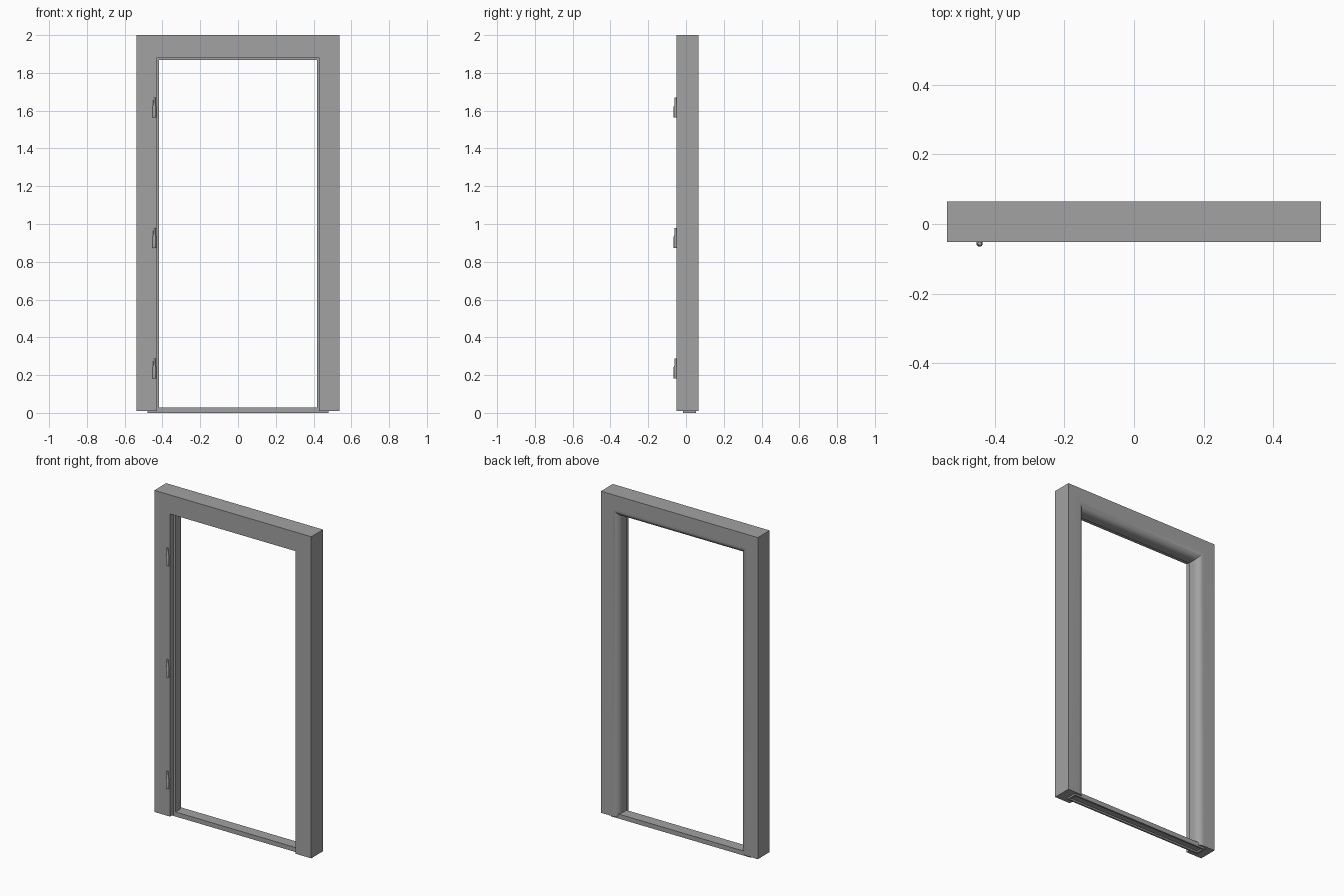
import bpy, bmesh, math

if "Cube" in bpy.data.objects:
    bpy.data.objects.remove(bpy.data.objects["Cube"], do_unlink=True)

grey = bpy.data.materials.new("plain grey")
grey.use_nodes = True
COLOUR = (0.36, 0.36, 0.36, 1)
grey.diffuse_color = COLOUR
grey.node_tree.nodes["Principled BSDF"].inputs["Base Color"].default_value = COLOUR


def finish(name, bm):
    bmesh.ops.recalc_face_normals(bm, faces=bm.faces)
    mesh = bpy.data.meshes.new(name)
    bm.to_mesh(mesh)
    bm.free()
    mesh.materials.append(grey)
    obj = bpy.data.objects.new(name, mesh)
    bpy.context.collection.objects.link(obj)
    bpy.ops.object.select_all(action="DESELECT")
    obj.select_set(True)
    bpy.context.view_layer.objects.active = obj
    bpy.ops.object.shade_smooth_by_angle(angle=math.radians(30))
    return obj


def box(name, x0, x1, y0, y1, z0, z1):
    bm = bmesh.new()
    bmesh.ops.create_cube(bm, size=1)
    for v in bm.verts:
        v.co = (x0 if v.co.x < 0 else x1,
                y0 if v.co.y < 0 else y1,
                z0 if v.co.z < 0 else z1)
    return finish(name, bm)


# Frame section: distance outward from the opening, and depth
HALF, WIDTH, BACK, FRONT, STOP = 0.537, 0.12, 0.065, -0.051, -0.016
REBATE, ROUND, STEPS = 0.012, 0.042, 10
section = [(WIDTH, BACK), (WIDTH, FRONT), (REBATE, FRONT), (REBATE, STOP), (0, STOP)]
for i in range(STEPS + 1):
    a = math.pi / 2 * i / STEPS
    section.append((ROUND * (1 - math.cos(a)), BACK - ROUND * (1 - math.sin(a))))

# Frame: section swept up one jamb, over the head and down the other
bm = bmesh.new()
rings = []
for side, top in ((-1, False), (-1, True), (1, True), (1, False)):
    ring = []
    for out, y in section:
        inset = WIDTH - out
        z = 2 - inset * 1.09 if top else 0.01
        ring.append(bm.verts.new((side * (HALF - inset), y, z)))
    rings.append(ring)
count = len(section)
for a, b in zip(rings, rings[1:]):
    for i in range(count):
        j = (i + 1) % count
        bm.faces.new((a[i], a[j], b[j], b[i]))
bm.faces.new(rings[0])
bm.faces.new(rings[-1])
finish("door_frame", bm)

# Threshold with a channel beneath, and a foot at each end
box("threshold", -0.43, 0.43, -0.015, 0.053, 0.01, 0.028)
box("front_rail", -0.43, 0.43, -0.015, -0.004, 0, 0.01)
box("back_rail", -0.43, 0.43, 0.042, 0.053, 0, 0.01)
for side, label in ((-1, "right"), (1, "left")):
    x0, x1 = sorted((side * 0.43, side * 0.478))
    box(label + "_foot_front", x0, x1, -0.015, -0.004, 0, 0.01)
    box(label + "_foot_back", x0, x1, 0.042, 0.053, 0, 0.01)
    x0, x1 = sorted((side * 0.467, side * 0.478))
    box(label + "_foot_end", x0, x1, -0.004, 0.042, 0, 0.01)

# Hinges: wide barrel with a slimmer pin above
barrel = [(0.009, 0), (0.009, 0.06), (0.006, 0.066), (0.0055, 0.107)]
for label, base in (("lower", 0.182), ("middle", 0.873), ("upper", 1.563)):
    bm = bmesh.new()
    loops = []
    for r, z in barrel:
        loops.append([bm.verts.new((-0.443 + r * math.cos(k * math.tau / 16),
                                    -0.056 + r * math.sin(k * math.tau / 16),
                                    base + z)) for k in range(16)])
    for a, b in zip(loops, loops[1:]):
        for i in range(16):
            j = (i + 1) % 16
            bm.faces.new((a[i], a[j], b[j], b[i]))
    bm.faces.new(loops[0])
    bm.faces.new(loops[-1])
    finish(label + "_hinge", bm)
